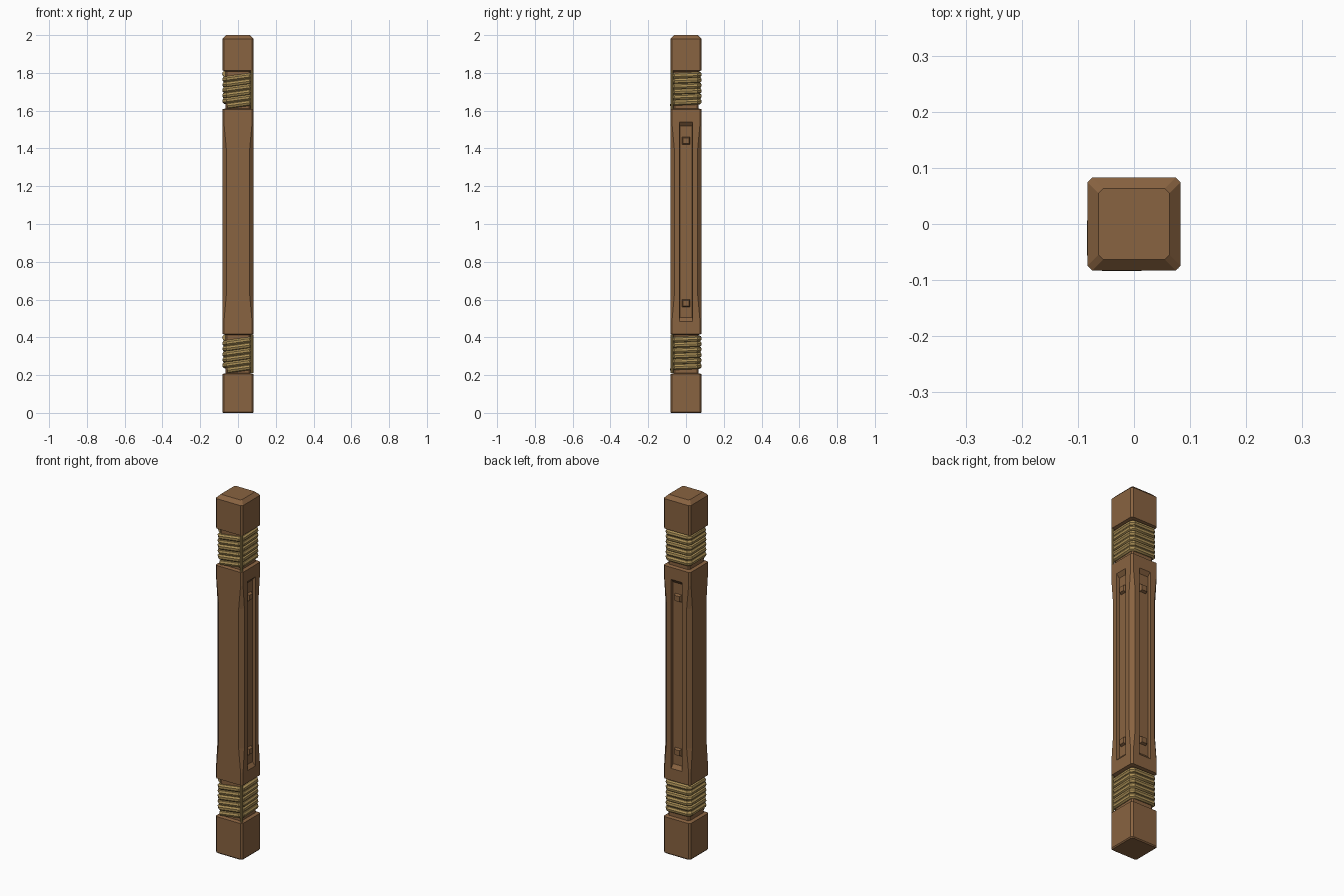
import bpy, bmesh
from mathutils import Matrix

cube = bpy.data.objects.get("Cube")
if cube:
    bpy.data.objects.remove(cube, do_unlink=True)


def material(name, rgb):
    m = bpy.data.materials.new(name)
    m.use_nodes = True
    m.diffuse_color = (*rgb, 1)
    bsdf = m.node_tree.nodes["Principled BSDF"]
    bsdf.inputs["Base Color"].default_value = (*rgb, 1)
    bsdf.inputs["Roughness"].default_value = 0.8
    return m


WOOD = material("brown wood", (0.25, 0.125, 0.052))
ROPE = material("tan rope", (0.41, 0.28, 0.095))


def octagon(h, c):
    """Square outline of half width h with corners cut by c."""
    k = h - c
    return [(k, -h), (h, -k), (h, k), (k, h), (-k, h), (-h, k), (-h, -k), (-k, -h)]


def loft(name, rings, mat):
    """Solid skinned through rings of 3D points."""
    bm = bmesh.new()
    loops = [[bm.verts.new(p) for p in ring] for ring in rings]
    n = len(loops[0])
    for a, b in zip(loops, loops[1:]):
        for i in range(n):
            j = (i + 1) % n
            bm.faces.new((a[i], a[j], b[j], b[i]))
    bm.faces.new(loops[0])
    bm.faces.new(loops[-1])
    bmesh.ops.recalc_face_normals(bm, faces=bm.faces)
    me = bpy.data.meshes.new(name)
    bm.to_mesh(me)
    bm.free()
    me.materials.append(mat)
    ob = bpy.data.objects.new(name, me)
    bpy.context.collection.objects.link(ob)
    return ob


def slab(name, z0, z1, half, inner, outer, slope_z, slope_y, mat):
    """Block on the +x side whose outer face differs by the slopes."""
    def rect(x, dz, dy):
        y = half + dy
        return [(x, -y, z0 - dz), (x, y, z0 - dz), (x, y, z1 + dz), (x, -y, z1 + dz)]
    return loft(name, [rect(inner, 0, 0), rect(outer, slope_z, slope_y)], mat)


# Post: height, half width, corner cut
W, N = 0.083, 0.066
sections = [
    (0, 0.078, 0.009), (0.006, W, 0.009), (0.205, W, 0.009), (0.21, N, 0.008),
    (0.413, N, 0.008), (0.418, W, 0.009), (0.49, W, 0.009), (0.62, W, 0.021),
    (1.40, W, 0.021), (1.53, W, 0.009), (1.607, W, 0.009), (1.612, N, 0.008),
    (1.808, N, 0.008), (1.813, W, 0.009), (1.98, W, 0.009), (2.0, 0.063, 0.008),
]
post = loft("post", [[(x, y, z) for x, y in octagon(h, c)] for z, h, c in sections], WOOD)

# Grooves and pegs on the left and back faces
FLOOR = W - 0.017
for side, angle in (("left", 0), ("back", 1.5707963)):
    turn = Matrix.Rotation(angle, 4, "Z")
    cutter = slab(side + "_groove_cutter", 0.505, 1.52, 0.033, FLOOR, W + 0.01, 0.032, 0.002, WOOD)
    cutter.data.transform(turn)
    cutter.hide_render = True
    mod = post.modifiers.new(side + "_groove", "BOOLEAN")
    mod.operation, mod.solver, mod.object = "DIFFERENCE", "EXACT", cutter
    bpy.context.view_layer.objects.active = post
    bpy.ops.object.modifier_apply(modifier=mod.name)
    bpy.data.objects.remove(cutter, do_unlink=True)
    for where, z in (("lower", 0.58), ("upper", 1.44)):
        peg = slab(f"{side}_{where}_peg", z - 0.022, z + 0.022, 0.022,
                   FLOOR - 0.005, FLOOR + 0.014, -0.007, -0.007, WOOD)
        peg.data.transform(turn)


def strand(name, points, radius):
    cu = bpy.data.curves.new(name, "CURVE")
    cu.dimensions = "3D"
    cu.bevel_depth, cu.bevel_resolution, cu.use_fill_caps = radius, 2, True
    sp = cu.splines.new("POLY")
    sp.points.add(len(points) - 1)
    for p, co in zip(sp.points, points):
        p.co = (*co, 1)
    cu.materials.append(ROPE)
    ob = bpy.data.objects.new(name, cu)
    bpy.context.collection.objects.link(ob)
    bpy.ops.object.select_all(action="DESELECT")
    ob.select_set(True)
    bpy.context.view_layer.objects.active = ob
    bpy.ops.object.convert(target="MESH")
    bpy.ops.object.shade_smooth_by_angle()


# Rope wraps: rising coils that climb mostly across the front, plus a corner strand
TURNS, R = 6, 0.0155
outline = octagon(W - R + 0.001, 0.012)
outline = outline[-1:] + outline[:-1]
climb = [0, 0.55, 0.6, 0.75, 0.78, 0.86, 0.88, 0.97]
for where, low, high in (("lower", 0.21, 0.415), ("upper", 1.61, 1.812)):
    start = low + R
    pitch = (high - low - 2 * R) / TURNS
    coil = [(x, y, start + pitch * (t + c))
            for t in range(TURNS) for (x, y), c in zip(outline, climb)]
    strand(where + "_rope_coil", coil, R)
    strand(where + "_rope_end", [(0.074, -0.074, low), (0.074, -0.074, high)], 0.007)
